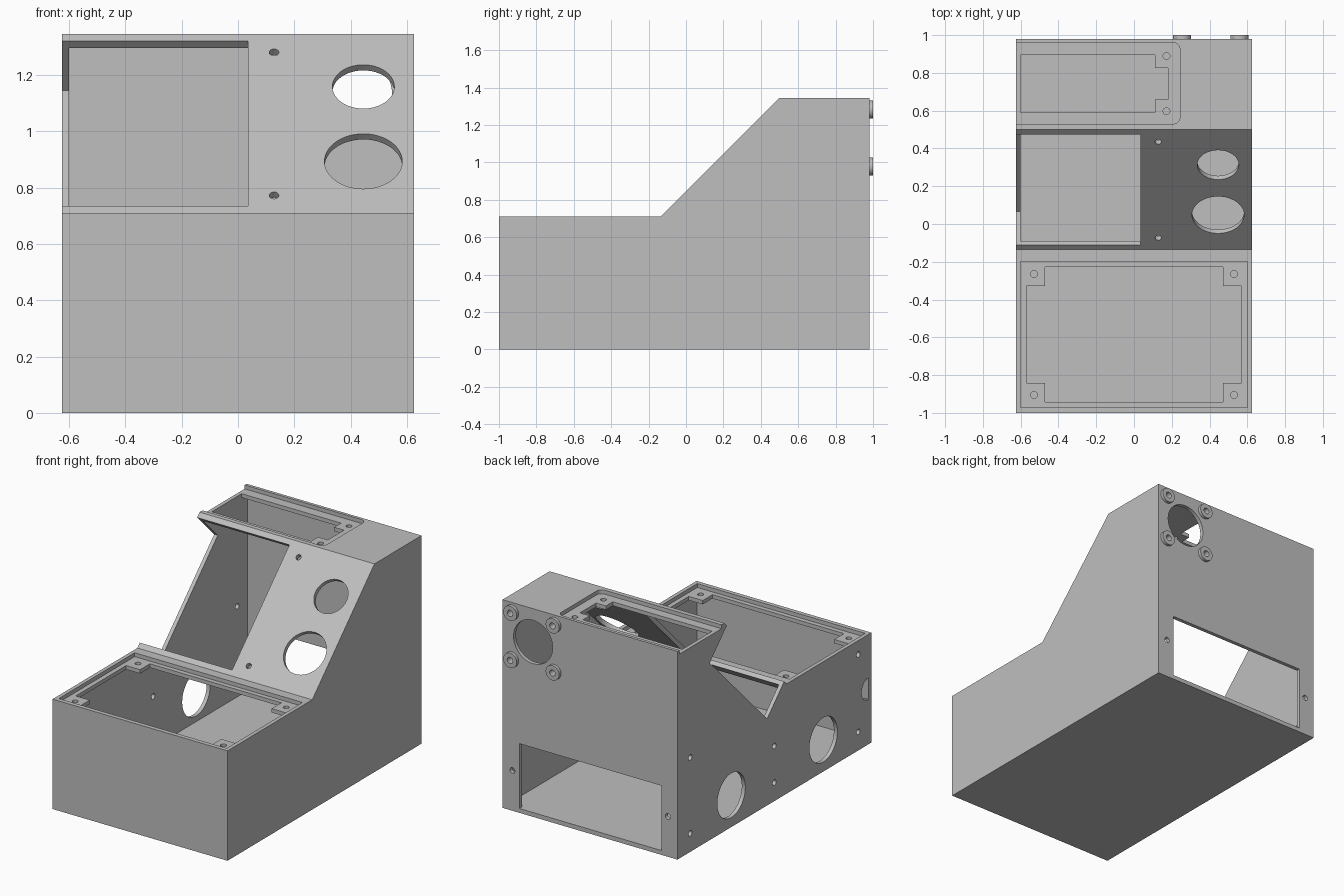
import bpy, bmesh
from math import sin, cos, pi
from mathutils import Vector, Matrix

cube = bpy.data.objects.get("Cube")
if cube:
    bpy.data.objects.remove(cube, do_unlink=True)

GREY = (0.52, 0.52, 0.52, 1)
mat = bpy.data.materials.new("plain grey")
mat.use_nodes = True
mat.diffuse_color = GREY
mat.node_tree.nodes["Principled BSDF"].inputs["Base Color"].default_value = GREY


def prism(name, points, direction):
    """Closed solid: a flat outline pushed along a direction."""
    bm = bmesh.new()
    face = bm.faces.new([bm.verts.new(p) for p in points])
    ext = bmesh.ops.extrude_face_region(bm, geom=[face])
    moved = [v for v in ext["geom"] if isinstance(v, bmesh.types.BMVert)]
    bmesh.ops.translate(bm, verts=moved, vec=direction)
    bmesh.ops.recalc_face_normals(bm, faces=bm.faces)
    mesh = bpy.data.meshes.new(name)
    bm.to_mesh(mesh)
    bm.free()
    mesh.materials.append(mat)
    obj = bpy.data.objects.new(name, mesh)
    bpy.context.scene.collection.objects.link(obj)
    return obj


def side_prism(name, profile, x0, x1):
    return prism(name, [(x0, y, z) for y, z in profile], (x1 - x0, 0, 0))


def deck_prism(name, outline, z0, z1):
    return prism(name, [(x, y, z0) for x, y in outline], (0, 0, z1 - z0))


def box(name, x0, x1, y0, y1, z0, z1):
    return deck_prism(name, [(x0, y0), (x1, y0), (x1, y1), (x0, y1)], z0, z1)


def rod(name, centre, axis, r, length, n=48):
    """Cylinder centred on a point."""
    axis = Vector(axis).normalized()
    turn = axis.to_track_quat('Z', 'Y')
    base = Vector(centre) - axis * length / 2
    ring = [base + turn @ Vector((r * cos(2 * pi * i / n), r * sin(2 * pi * i / n), 0))
            for i in range(n)]
    return prism(name, ring, axis * length)


def cut(target, *cutters):
    for cutter in cutters:
        cutter.hide_render = True
        mod = target.modifiers.new("cut", 'BOOLEAN')
        mod.operation, mod.solver, mod.object = 'DIFFERENCE', 'EXACT', cutter
        deps = bpy.context.evaluated_depsgraph_get()
        mesh = bpy.data.meshes.new_from_object(target.evaluated_get(deps))
        target.modifiers.clear()
        target.data = mesh
        bpy.data.objects.remove(cutter, do_unlink=True)


W, FRONT, BACK, LOW, TOP = 0.625, -1, 0.98, 0.71, 1.345
SLOPE = Vector((0, -1, 1))      # outward direction of the sloped panel


def on_slope(x, z):
    return (x, z - 0.845, z)


# Hollow desk-shaped shell
shell = side_prism("enclosure", [(FRONT, 0), (FRONT, LOW), (-0.135, LOW),
                                 (0.5, TOP), (BACK, TOP), (BACK, 0)], -W, W)
cut(shell, side_prism("cavity", [(-0.97, 0.025), (-0.97, 0.66), (-0.145, 0.66),
                                 (0.49, 1.295), (0.955, 1.295), (0.955, 0.025)], -0.6, 0.6))

# Front deck: lid recess, opening with four corner tabs, screw holes
cx, cy, hx, hy, tab = 0, -0.585, 0.57, 0.357, 0.1
corner = [(hx - tab, hy), (hx - tab, hy - tab), (hx, hy - tab)]
outline = []
for sx, sy in ((1, 1), (1, -1), (-1, -1), (-1, 1)):
    pts = [(cx + sx * x, cy + sy * y) for x, y in corner]
    outline += pts if sx * sy > 0 else pts[::-1]
cut(shell, box("recess", -0.6, 0.6, -0.972, -0.198, 0.685, 0.8),
    deck_prism("opening", outline, 0.6, 0.8))
for x in (-0.53, 0.53):
    for y in (-0.265, -0.905):
        cut(shell, rod("screw", (x, y, 0.7), (0, 0, 1), 0.018, 0.2, 24))

# Top deck: recess open at the side, opening with two tabs, screw holes
y0, y1, x1, r = 0.53, 0.96, 0.243, 0.035
arc = [(x1 - r + r * cos(a), (y0 + r if a < 0 else y1 - r) + r * sin(a))
       for a in [s + pi / 12 * i for s in (-pi / 2, 0.0001) for i in range(7)]
       if True]
arc = [(x1 - r + r * sin(pi / 12 * i), y0 + r - r * cos(pi / 12 * i)) for i in range(7)]
arc += [(x, y0 + y1 - y) for x, y in reversed(arc)]
cut(shell, deck_prism("recess", [(-0.7, y0)] + arc + [(-0.7, y1)], 1.32, 1.5),
    deck_prism("opening", [(-0.6, 0.59), (0.11, 0.59), (0.11, 0.66), (0.18, 0.66),
                           (0.18, 0.825), (0.11, 0.825), (0.11, 0.895), (-0.6, 0.895)], 1.2, 1.5))
for y in (0.597, 0.889):
    cut(shell, rod("screw", (0.172, y, 1.32), (0, 0, 1), 0.018, 0.2, 24))

# Sloped panel: screen slot that also notches the side wall
cut(shell, side_prism("slot", [(-0.21, 0.835), (0.065, 0.56), (0.65, 1.145), (0.375, 1.42)],
                      -0.7, 0.035))
for x, z, r in ((0.445, 1.158, 0.11), (0.445, 0.893, 0.138),
                (0.128, 1.28, 0.017), (0.128, 0.772, 0.017)):
    cut(shell, rod("hole", on_slope(x, z), SLOPE, r, 0.2))

# Side wall: two round ports, a clipped port at the front, screw holes
for y, z, r in ((0.43, 0.205, 0.143), (-0.51, 0.205, 0.143), (0.85, 0.61, 0.018),
                (0.85, 0.12, 0.018), (-0.01, 0.356, 0.018), (-0.01, 0.12, 0.018),
                (-0.867, 0.62, 0.018), (-0.867, 0.12, 0.018)):
    cut(shell, rod("port", (-W, y, z), (1, 0, 0), r, 0.2))
half = [(-0.97 + 0.07 * sin(pi * i / 16), 0.36 - 0.07 * cos(pi * i / 16)) for i in range(17)]
cut(shell, side_prism("clipped_port", half, -0.7, -0.55))

# Back wall: wide connector slot, its screws, and the large round port
cut(shell, box("back_slot", -0.51, 0.505, 0.9, 1.1, 0.028, 0.447),
    rod("back_port", (0.407, BACK, 1.13), (0, 1, 0), 0.14, 0.2))
for x in (-0.557, 0.555):
    cut(shell, rod("screw", (x, BACK, 0.26), (0, 1, 0), 0.018, 0.2, 24))

# Ring bosses around the back port
parts = [shell]
for x in (0.255, 0.558):
    for z in (0.978, 1.282):
        boss = rod("port_boss", (x, 0.99, z), (0, 1, 0), 0.048, 0.02, 32)
        for part in (boss, shell):
            cut(part, rod("screw", (x, BACK, z), (0, 1, 0), 0.02, 0.2, 24))
        parts.append(boss)

# Keep flat faces crisp and round holes smooth
bpy.ops.object.select_all(action='DESELECT')
for part in parts:
    part.select_set(True)
bpy.context.view_layer.objects.active = shell
bpy.ops.object.shade_smooth_by_angle(angle=0.5)
